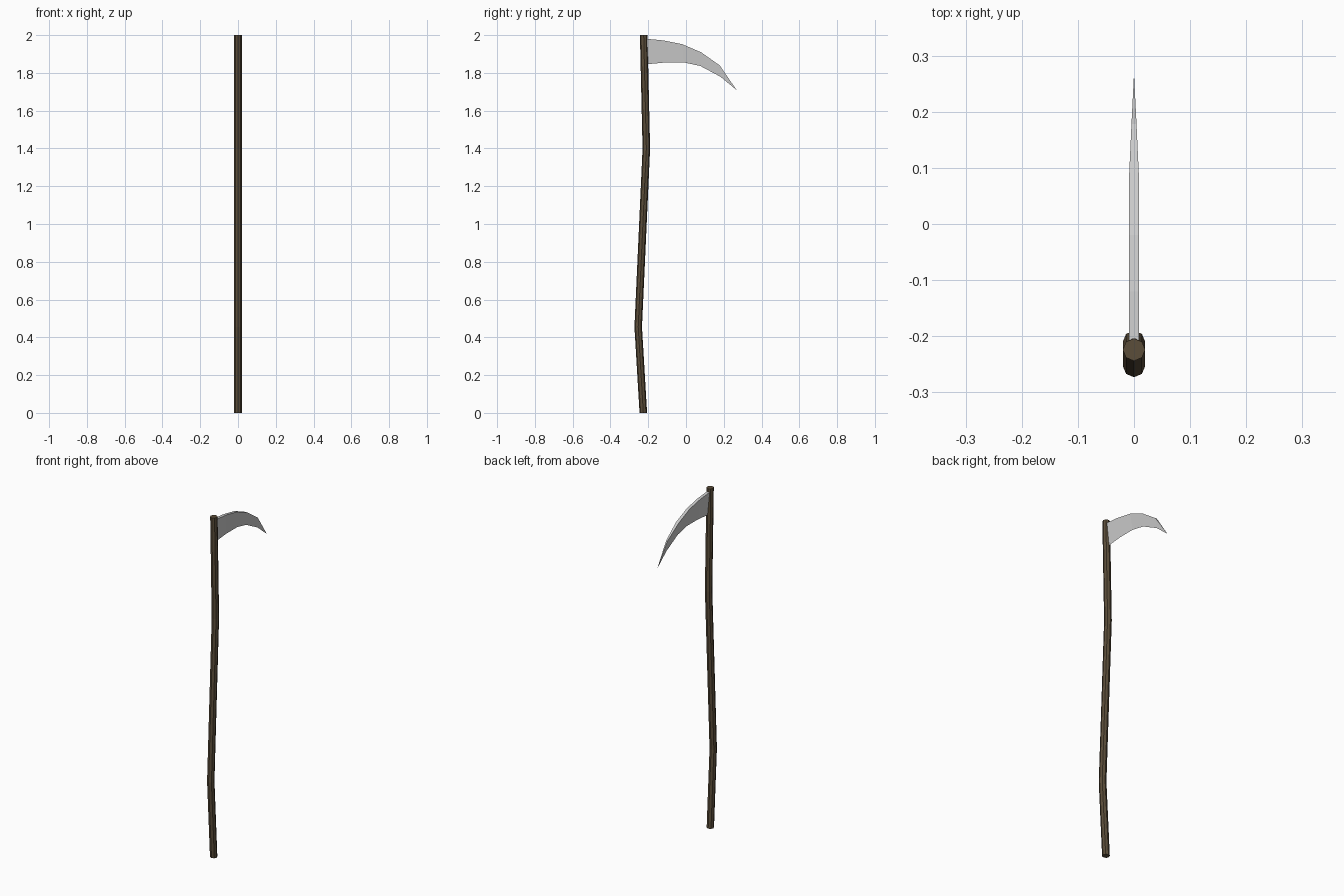
import bpy
from math import cos, sin, pi

if "Cube" in bpy.data.objects:
    bpy.data.objects.remove(bpy.data.objects["Cube"])


def make_object(name, verts, faces, color=None):
    mesh = bpy.data.meshes.new(name)
    mesh.from_pydata(verts, [], faces)
    mesh.update()
    obj = bpy.data.objects.new(name, mesh)
    bpy.context.collection.objects.link(obj)
    if color:
        mat = bpy.data.materials.new(name + "_colour")
        mat.diffuse_color = color
        mat.use_nodes = True
        mat.node_tree.nodes["Principled BSDF"].inputs["Base Color"].default_value = mat.diffuse_color
        mesh.materials.append(mat)
    return obj


# Handle: eight-sided pole following a gently bent path (y, z)
SIDES, RADIUS = 8, 0.02
path = [(-0.226, 0), (-0.253, 0.455), (-0.21, 1.4), (-0.224, 2.0)]
verts = [(RADIUS * cos(2 * pi * i / SIDES), y + RADIUS * sin(2 * pi * i / SIDES), z)
         for y, z in path for i in range(SIDES)]
faces = [(r * SIDES + i, r * SIDES + (i + 1) % SIDES,
          (r + 1) * SIDES + (i + 1) % SIDES, (r + 1) * SIDES + i)
         for r in range(len(path) - 1) for i in range(SIDES)]
faces.append(tuple(reversed(range(SIDES))))
faces.append(tuple(range(len(verts) - SIDES, len(verts))))
make_object("handle", verts, faces, (0.105, 0.075, 0.042, 1))

# Blade: wedge sections (spine y, spine z, edge y, edge z, half thickness)
sections = [(-0.215, 1.981, -0.215, 1.845, 0.009),
            (-0.12, 1.972, -0.11, 1.855, 0.009),
            (-0.02, 1.952, -0.01, 1.855, 0.009),
            (0.08, 1.909, 0.075, 1.837, 0.009),
            (0.178, 1.84, 0.182, 1.78, 0.0045)]
verts, faces = [], [(0, 1, 2)]
for sy, sz, ey, ez, t in sections:
    verts += [(-t, sy, sz), (t, sy, sz), (0, ey, ez)]
for s in range(len(sections) - 1):
    for i in range(3):
        a, b = s * 3 + i, s * 3 + (i + 1) % 3
        faces.append((b, a, a + 3, b + 3))
# Blade point
tip, last = len(verts), len(verts) - 3
verts.append((0, 0.268, 1.709))
faces += [(last + (i + 1) % 3, last + i, tip) for i in range(3)]
blade = make_object("blade", verts, faces)

# Outward normals
import bmesh
bm = bmesh.new()
bm.from_mesh(blade.data)
bmesh.ops.recalc_face_normals(bm, faces=bm.faces)
bm.to_mesh(blade.data)
bm.free()
